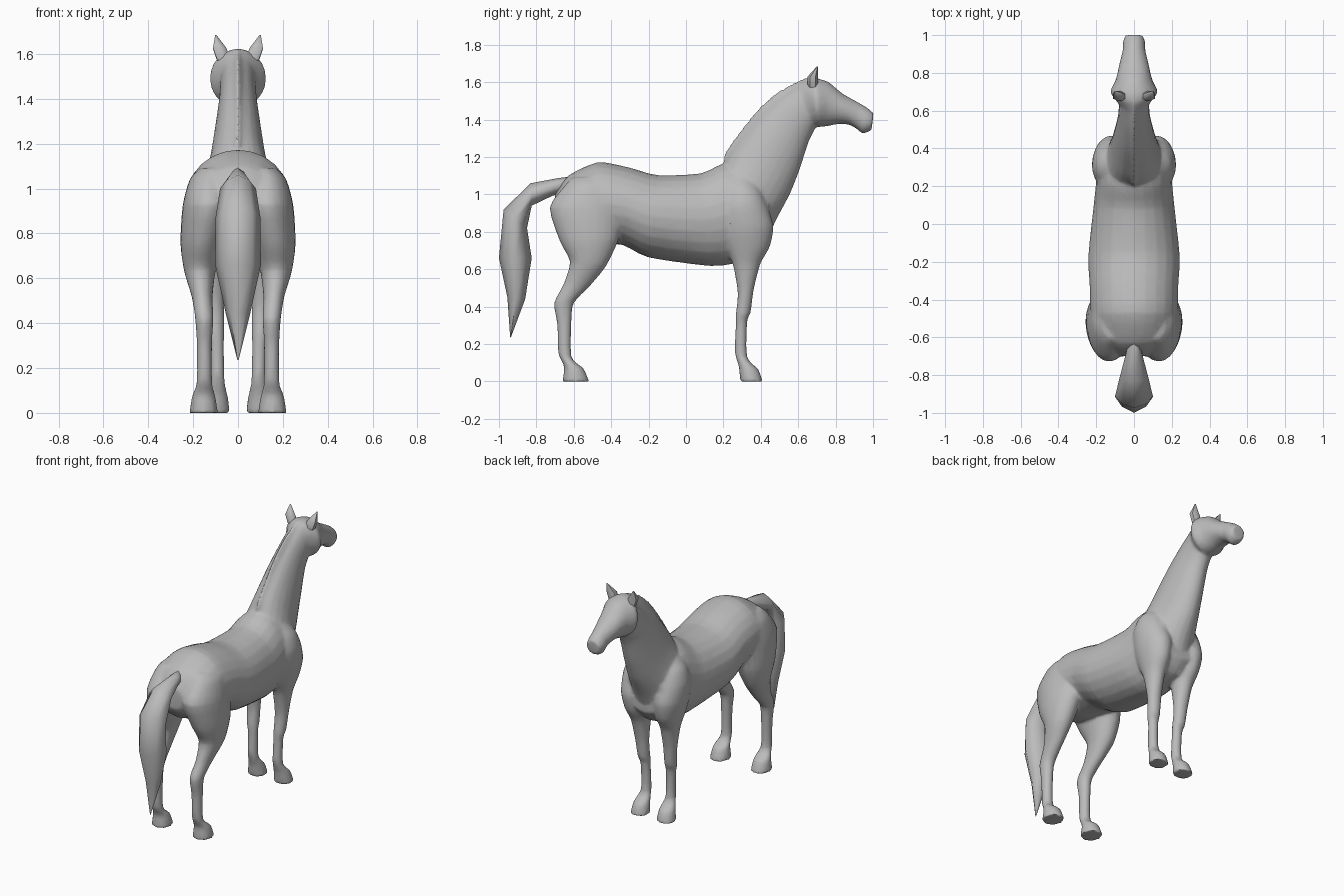
import bpy, bmesh, math
from mathutils import Vector

coat = bpy.data.materials.new("grey coat")
coat.diffuse_color = (0.5, 0.5, 0.5, 1)


def refine(rings, steps):
    """Insert rings along a soft curve through the given ones."""
    flat = [Vector((*r[0], *r[1], r[2], r[3])) for r in rings]
    out = []
    for i in range(len(flat) - 1):
        p0, p1 = flat[max(i - 1, 0)], flat[i]
        p2, p3 = flat[i + 1], flat[min(i + 2, len(flat) - 1)]
        m1, m2 = (p2 - p0) * 0.35, (p3 - p1) * 0.35
        for k in range(steps):
            t = k / steps
            out.append(p1 * (2*t**3 - 3*t**2 + 1) + m1 * (t**3 - 2*t**2 + t)
                       + p2 * (3*t**2 - 2*t**3) + m2 * (t**3 - t**2))
    out.append(flat[-1])
    return [((v[0], v[1]), (v[2], v[3]), v[4], v[5]) for v in out]


def loft(name, rings, n=24, power=1.0, steps=3):
    """Skin over rings: (upper y, z), (lower y, z), half width, x centre."""
    bm = bmesh.new()
    loops = []
    for (y1, z1), (y2, z2), w, cx in refine(rings, steps):
        mid = Vector((cx, (y1 + y2) / 2, (z1 + z2) / 2))
        up = Vector((0, (y1 - y2) / 2, (z1 - z2) / 2))
        loop = []
        for i in range(n):
            a = 2 * math.pi * i / n + math.pi / 2
            c, s = math.cos(a), math.sin(a)
            c = math.copysign(abs(c) ** power, c)
            s = math.copysign(abs(s) ** power, s)
            loop.append(bm.verts.new(mid + Vector((w * c, 0, 0)) + up * s))
        loops.append(loop)
    for a, b in zip(loops, loops[1:]):
        for i in range(n):
            j = (i + 1) % n
            bm.faces.new((a[i], a[j], b[j], b[i]))
    bm.faces.new(loops[0][::-1])
    bm.faces.new(loops[-1])
    bmesh.ops.recalc_face_normals(bm, faces=bm.faces)
    mesh = bpy.data.meshes.new(name)
    bm.to_mesh(mesh)
    bm.free()
    ob = bpy.data.objects.new(name, mesh)
    bpy.context.collection.objects.link(ob)
    mesh.materials.append(coat)
    return ob


def activate(ob):
    bpy.ops.object.select_all(action='DESELECT')
    ob.select_set(True)
    bpy.context.view_layer.objects.active = ob


# Barrel from rump to chest
torso = loft("body", [
    ((-0.70, 1.00), (-0.70, 0.86), 0.08, 0),
    ((-0.63, 1.10), (-0.64, 0.78), 0.18, 0),
    ((-0.47, 1.173), (-0.50, 0.74), 0.23, 0),
    ((-0.30, 1.143), (-0.34, 0.73), 0.235, 0),
    ((-0.15, 1.103), (-0.20, 0.663), 0.243, 0),
    ((0.08, 1.113), (0.13, 0.617), 0.213, 0),
    ((0.20, 1.165), (0.27, 0.633), 0.20, 0),
    ((0.33, 1.14), (0.38, 0.66), 0.195, 0),
    ((0.44, 1.03), (0.45, 0.74), 0.14, 0)])

# Neck rising from the chest
neck = loft("neck", [
    ((0.12, 1.10), (0.43, 0.74), 0.165, 0),
    ((0.20, 1.16), (0.48, 0.86), 0.155, 0),
    ((0.25, 1.25), (0.555, 1.00), 0.125, 0),
    ((0.38, 1.41), (0.61, 1.14), 0.10, 0),
    ((0.50, 1.52), (0.655, 1.28), 0.083, 0),
    ((0.62, 1.60), (0.705, 1.38), 0.08, 0)])

# Crest of the mane, a tent-shaped ridge along the neck
mane = loft("mane", [
    ((0.195, 1.165), (0.30, 1.06), 0.025, 0),
    ((0.215, 1.235), (0.36, 1.07), 0.09, 0),
    ((0.368, 1.438), (0.50, 1.26), 0.075, 0),
    ((0.488, 1.548), (0.59, 1.37), 0.07, 0),
    ((0.63, 1.62), (0.66, 1.46), 0.07, 0),
    ((0.70, 1.625), (0.71, 1.50), 0.06, 0)], n=4)

# Skull, cheeks and muzzle
head = loft("head", [
    ((0.60, 1.59), (0.66, 1.34), 0.075, 0),
    ((0.645, 1.62), (0.68, 1.363), 0.10, 0),
    ((0.69, 1.622), (0.71, 1.36), 0.127, 0),
    ((0.755, 1.605), (0.755, 1.365), 0.10, 0),
    ((0.80, 1.57), (0.81, 1.376), 0.086, 0),
    ((0.84, 1.537), (0.87, 1.373), 0.076, 0),
    ((0.93, 1.487), (0.91, 1.353), 0.060, 0),
    ((0.97, 1.463), (0.945, 1.325), 0.060, 0),
    ((1.003, 1.435), (0.992, 1.343), 0.048, 0)])

parts = [torso, neck, mane, head]
for s in (-1, 1):
    # Hind leg: thigh, hock, cannon and hoof
    parts.append(loft("hind_leg", [
        ((-0.42, 1.09), (-0.61, 1.09), 0.06, s * 0.11),
        ((-0.36, 1.04), (-0.65, 1.045), 0.085, s * 0.13),
        ((-0.33, 0.92), (-0.73, 0.93), 0.117, s * 0.13),
        ((-0.36, 0.76), (-0.675, 0.75), 0.097, s * 0.16),
        ((-0.425, 0.62), (-0.62, 0.64), 0.070, s * 0.17),
        ((-0.505, 0.52), (-0.655, 0.52), 0.047, s * 0.16),
        ((-0.60, 0.42), (-0.705, 0.42), 0.041, s * 0.15),
        ((-0.612, 0.32), (-0.688, 0.30), 0.034, s * 0.15),
        ((-0.612, 0.13), (-0.683, 0.15), 0.034, s * 0.15),
        ((-0.548, 0.07), (-0.652, 0.08), 0.052, s * 0.153),
        ((-0.518, 0.0), (-0.660, 0.0), 0.064, s * 0.153)]))
    # Fore leg: shoulder, knee, cannon and hoof
    parts.append(loft("fore_leg", [
        ((0.33, 1.11), (0.24, 1.11), 0.03, s * 0.09),
        ((0.395, 1.03), (0.21, 1.03), 0.078, s * 0.115),
        ((0.435, 0.94), (0.18, 0.93), 0.102, s * 0.12),
        ((0.468, 0.83), (0.19, 0.80), 0.097, s * 0.12),
        ((0.448, 0.72), (0.22, 0.70), 0.077, s * 0.115),
        ((0.398, 0.63), (0.252, 0.62), 0.058, s * 0.11),
        ((0.362, 0.49), (0.277, 0.47), 0.044, s * 0.105),
        ((0.346, 0.37), (0.265, 0.35), 0.039, s * 0.10),
        ((0.327, 0.32), (0.266, 0.30), 0.032, s * 0.095),
        ((0.327, 0.13), (0.26, 0.16), 0.032, s * 0.092),
        ((0.387, 0.065), (0.282, 0.08), 0.050, s * 0.095),
        ((0.410, 0.0), (0.290, 0.0), 0.061, s * 0.097)]))

# Fuse everything into one skin and soften the seams
activate(torso)
for p in parts:
    p.select_set(True)
bpy.ops.object.join()
for kind, opts in (('REMESH', dict(mode='VOXEL', voxel_size=0.009)),
                   ('SMOOTH', dict(factor=0.5, iterations=6)),
                   ('DECIMATE', dict(ratio=0.15))):
    m = torso.modifiers.new(kind.lower(), kind)
    for k, v in opts.items():
        setattr(m, k, v)
    bpy.ops.object.modifier_apply(modifier=m.name)

# Tail and ears
tail = loft("tail", [
    ((-0.58, 1.10), (-0.66, 1.00), 0.03, 0),
    ((-0.68, 1.088), (-0.71, 0.995), 0.045, 0),
    ((-0.83, 1.06), (-0.825, 0.94), 0.08, 0),
    ((-0.975, 0.92), (-0.85, 0.82), 0.10, 0),
    ((-1.0, 0.66), (-0.825, 0.66), 0.102, 0),
    ((-0.955, 0.45), (-0.86, 0.44), 0.055, 0),
    ((-0.94, 0.235), (-0.935, 0.24), 0.003, 0)], n=8, power=1.35, steps=1)
ears = [loft("ear", [
    ((0.705, 1.565), (0.650, 1.575), 0.035, s * 0.062),
    ((0.705, 1.62), (0.650, 1.63), 0.034, s * 0.082),
    ((0.705, 1.685), (0.70, 1.685), 0.003, s * 0.099)], n=6, steps=1)
    for s in (-1, 1)]

for ob, angle in [(torso, 60), (tail, 100), (ears[0], 60), (ears[1], 60)]:
    activate(ob)
    bpy.ops.object.shade_smooth_by_angle(angle=math.radians(angle))
